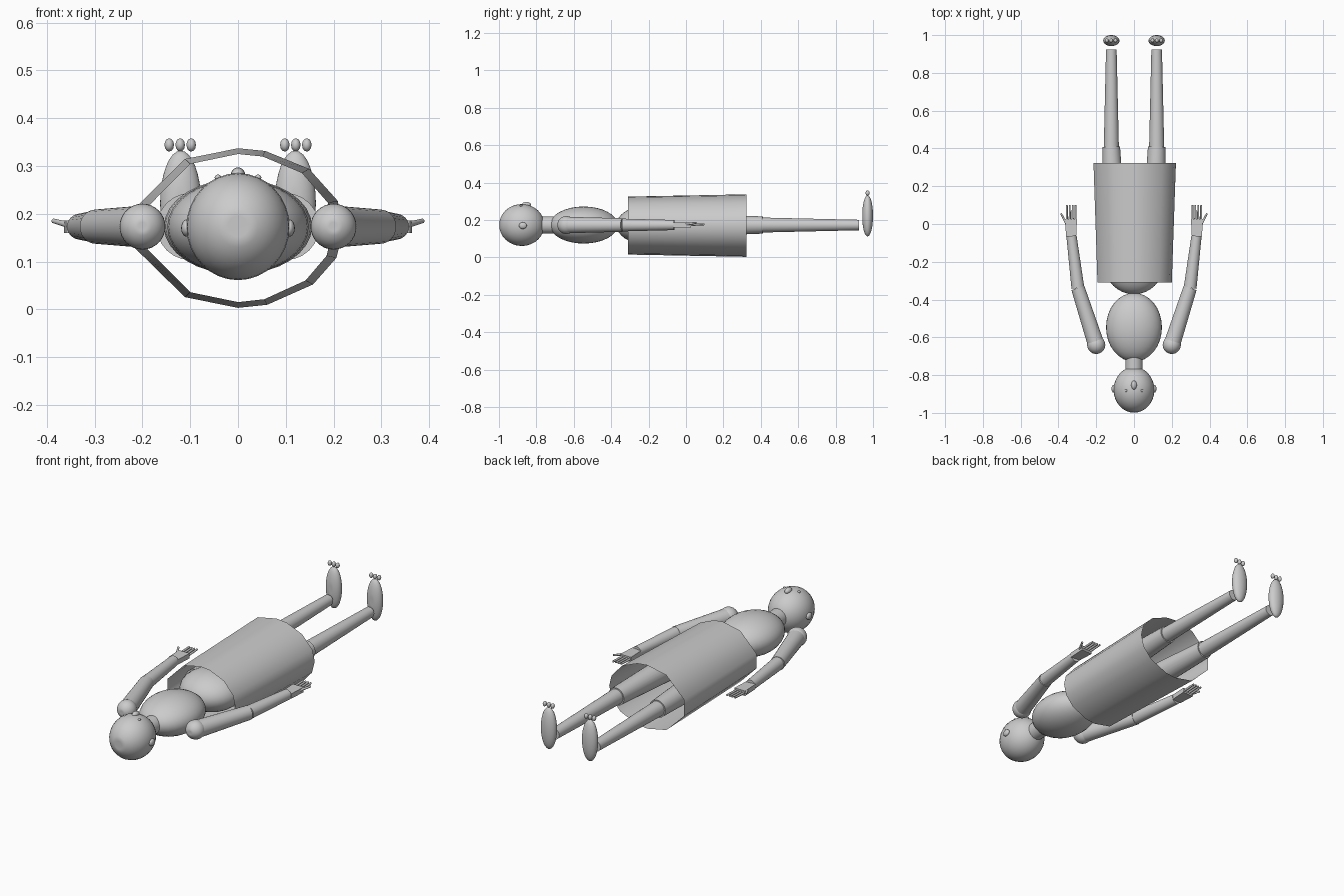
import bpy, bmesh, math
from mathutils import Matrix, Vector

cube = bpy.data.objects.get("Cube")
if cube:
    bpy.data.objects.remove(cube, do_unlink=True)

GREY = (0.6, 0.6, 0.6, 1.0)
mat = bpy.data.materials.new("plain grey")
mat.use_nodes = True
mat.diffuse_color = GREY
mat.node_tree.nodes["Principled BSDF"].inputs["Base Color"].default_value = GREY

MID = 0.173  # height of the body axis


def finish(name, bm, smooth=40):
    mesh = bpy.data.meshes.new(name)
    bm.to_mesh(mesh)
    bm.free()
    mesh.materials.append(mat)
    obj = bpy.data.objects.new(name, mesh)
    bpy.context.collection.objects.link(obj)
    bpy.ops.object.select_all(action="DESELECT")
    obj.select_set(True)
    bpy.context.view_layer.objects.active = obj
    if smooth:
        bpy.ops.object.shade_smooth_by_angle(angle=math.radians(smooth))
    return obj


def ball(name, centre, radii, dimple=False, segments=32):
    """Ellipsoid with its poles along y, optionally dented at the front pole."""
    bm = bmesh.new()
    bmesh.ops.create_uvsphere(bm, u_segments=segments, v_segments=segments // 2, radius=1)
    if dimple:
        for v in bm.verts:
            if v.co.z > 0.999:
                v.co.z = 0.91
    bm.transform(Matrix.Translation(centre) @ Matrix.Diagonal((*radii, 1))
                 @ Matrix.Rotation(math.pi / 2, 4, "X"))
    return finish(name, bm, 70)


def limb(name, start, end, r1, r2, segments=24):
    """Tapered cylinder between two points."""
    a, b = Vector(start), Vector(end)
    bm = bmesh.new()
    bmesh.ops.create_cone(bm, cap_ends=True, segments=segments, radius1=r1,
                          radius2=r2, depth=(b - a).length)
    turn = (b - a).to_track_quat("Z", "Y").to_matrix().to_4x4()
    bm.transform(Matrix.Translation((a + b) / 2) @ turn)
    return finish(name, bm)


def palm(name, s):
    """Flat hand block, wider at the fingers."""
    bm = bmesh.new()
    bmesh.ops.create_cube(bm, size=1)
    for v in bm.verts:
        if v.co.y < 0:
            v.co.x *= 0.85
    bm.transform(Matrix.Translation((s * 0.333, -0.02, MID))
                 @ Matrix.Diagonal((0.063, 0.095, 0.026, 1)))
    return finish(name, bm, 0)


# Head and face
ball("head", (0, -0.878, MID), (0.108, 0.121, 0.112), dimple=True)
ball("nose", (0, -0.853, 0.282), (0.015, 0.024, 0.015), segments=16)
limb("neck", (0, -0.79, MID), (0, -0.69, MID), 0.046, 0.046)

# Body
ball("torso", (0, -0.547, MID), (0.148, 0.182, 0.099), dimple=True)
ball("pelvis", (0, -0.22, MID), (0.155, 0.152, 0.1), dimple=True)

# Skirt: open tube with irregular facets, flared towards the hem
bm = bmesh.new()
angles = [90, 75, 48, 20, 0, -22, -45, -74, -90, -120, -165, 165, 120]
rims = []
for y, rx, rz in ((-0.31, 0.2, 0.155), (0.323, 0.222, 0.167)):
    rims.append([bm.verts.new((rx * math.cos(math.radians(a)), y,
                               0.17 + rz * math.sin(math.radians(a)))) for a in angles])
for i in range(len(angles)):
    j = (i + 1) % len(angles)
    bm.faces.new((rims[0][i], rims[0][j], rims[1][j], rims[1][i]))
bmesh.ops.recalc_face_normals(bm, faces=bm.faces)
finish("skirt", bm, 60)

for side, s in (("left", 1), ("right", -1)):
    # Eye and ear
    ball(f"{side}_eye", (s * 0.042, -0.882, 0.276), (0.007, 0.007, 0.006), segments=12)
    ball(f"{side}_ear", (s * 0.108, -0.872, 0.17), (0.011, 0.021, 0.018), segments=16)

    # Arm
    ball(f"{side}_shoulder", (s * 0.2, -0.64, MID), (0.048, 0.048, 0.048), dimple=True)
    elbow = (s * 0.297, -0.339, MID)
    limb(f"{side}_upper_arm", (s * 0.2, -0.64, MID), elbow, 0.044, 0.036)
    limb(f"{side}_forearm", elbow, (s * 0.331, -0.063, MID), 0.034, 0.027)

    # Hand
    palm(f"{side}_palm", s)
    for i in range(4):
        x = s * (0.309 + i * 0.0155)
        limb(f"{side}_finger_{i + 1}", (x, 0.015, MID), (x, 0.1, MID + 0.004), 0.006, 0.005, 10)
    limb(f"{side}_thumb", (s * 0.35, -0.015, 0.175), (s * 0.386, 0.055, 0.185), 0.007, 0.005, 10)

    # Leg
    limb(f"{side}_thigh", (s * 0.1, -0.2, MID), (s * 0.12, 0.41, MID), 0.07, 0.046)
    limb(f"{side}_shin", (s * 0.12, 0.36, MID), (s * 0.12, 0.925, MID), 0.041, 0.028)

    # Foot and toes
    ball(f"{side}_foot", (s * 0.12, 0.971, 0.222), (0.043, 0.029, 0.11), dimple=True)
    for i in (-1, 0, 1):
        ball(f"{side}_toe_{i + 2}", (s * (0.121 + i * 0.023), 0.971, 0.344),
             (0.01, 0.011, 0.014), segments=12)
